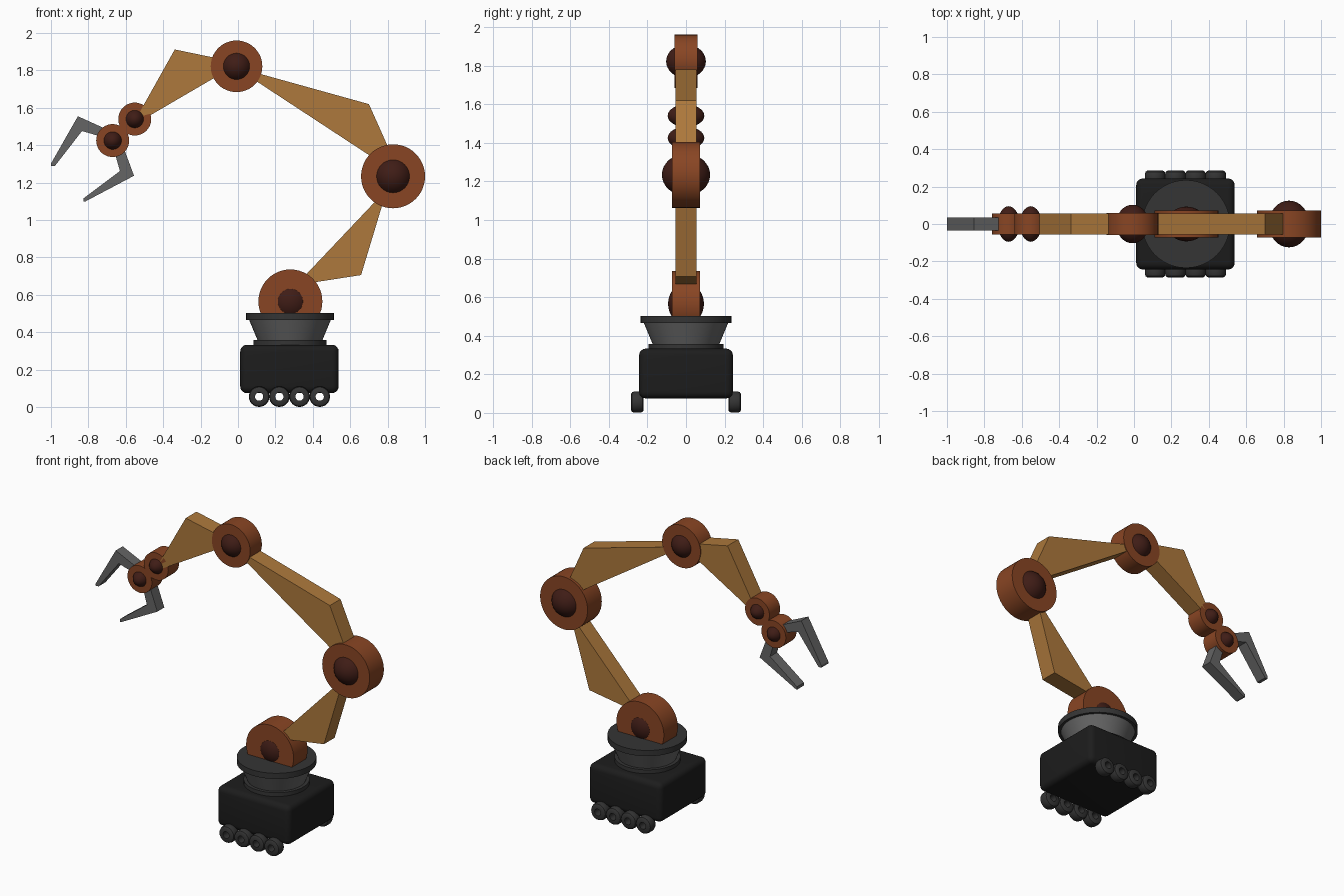
import bpy, bmesh, math
from mathutils import Matrix

if "Cube" in bpy.data.objects:
    bpy.data.objects.remove(bpy.data.objects["Cube"])


def material(name, rgb):
    m = bpy.data.materials.new(name)
    m.diffuse_color = (*rgb, 1)
    m.use_nodes = True
    m.node_tree.nodes["Principled BSDF"].inputs["Base Color"].default_value = m.diffuse_color
    return m


RUST = material("rust", (0.25, 0.06, 0.017))
OCHRE = material("ochre", (0.42, 0.19, 0.045))
MAROON = material("maroon", (0.05, 0.012, 0.008))
BLACK = material("black", (0.012, 0.012, 0.012))
CHARCOAL = material("charcoal", (0.035, 0.035, 0.035))
STEEL = material("steel", (0.13, 0.13, 0.13))


def finish(name, bm, mat, smooth=True):
    bmesh.ops.recalc_face_normals(bm, faces=bm.faces)
    me = bpy.data.meshes.new(name)
    bm.to_mesh(me)
    bm.free()
    me.materials.append(mat)
    ob = bpy.data.objects.new(name, me)
    bpy.context.collection.objects.link(ob)
    if smooth:
        bpy.ops.object.select_all(action='DESELECT')
        ob.select_set(True)
        bpy.context.view_layer.objects.active = ob
        bpy.ops.object.shade_smooth_by_angle(angle=math.radians(35))
    return ob


def lathe(name, profile, mat, loc, along_y=False, closed=False, steps=48):
    """Spin (radius, height) points about z, or about y if along_y."""
    bm = bmesh.new()
    vs = [bm.verts.new((r, 0, h)) for r, h in profile]
    es = [bm.edges.new(p) for p in zip(vs, vs[1:])]
    if closed:
        es.append(bm.edges.new((vs[-1], vs[0])))
    bmesh.ops.spin(bm, geom=vs + es, cent=(0, 0, 0), axis=(0, 0, 1),
                   angle=math.tau, steps=steps)
    bmesh.ops.remove_doubles(bm, verts=bm.verts, dist=1e-5)
    if along_y:
        bm.transform(Matrix.Rotation(math.pi / 2, 4, 'X'))
    bm.transform(Matrix.Translation(loc))
    return finish(name, bm, mat)


def plate(name, outline, half, mat):
    """Flat prism from an (x, z) outline, thickness along y."""
    bm = bmesh.new()
    face = bm.faces.new([bm.verts.new((x, -half, z)) for x, z in outline])
    ext = bmesh.ops.extrude_face_region(bm, geom=[face])
    moved = [g for g in ext["geom"] if isinstance(g, bmesh.types.BMVert)]
    bmesh.ops.translate(bm, verts=moved, vec=(0, 2 * half, 0))
    return finish(name, bm, mat, smooth=False)


# Base body with rounded edges
bm = bmesh.new()
bmesh.ops.create_cube(bm, size=1)
bm.transform(Matrix.Translation((0.275, 0, 0.204)) @ Matrix.Diagonal((0.526, 0.486, 0.258, 1)))
bmesh.ops.bevel(bm, geom=bm.edges[:], offset=0.035, segments=5, profile=0.5, affect='EDGES')
finish("base_body", bm, BLACK)

# Wheels: four ring rollers on each side
tyre = [(0.022, -0.033), (0.042, -0.033), (0.051, -0.027), (0.055, -0.015),
        (0.055, 0.015), (0.051, 0.027), (0.042, 0.033), (0.022, 0.033)]
for side, label in ((-1, "front"), (1, "back")):
    for i in range(4):
        lathe(f"{label}_wheel_{i + 1}", tyre, CHARCOAL,
              (0.113 + 0.108 * i, side * 0.252, 0.056), True, True, 24)

# Turntable: lower ring, flared neck, top disc
lathe("lower_ring", [(0, 0.32), (0.195, 0.32), (0.195, 0.358), (0, 0.358)], CHARCOAL, (0.278, 0, 0))
lathe("flared_neck", [(0, 0.35), (0.17, 0.35), (0.22, 0.47), (0, 0.47)], STEEL, (0.278, 0, 0))
lathe("top_disc", [(0, 0.466), (0.235, 0.466), (0.235, 0.503), (0, 0.503)], CHARCOAL, (0.278, 0, 0))

# Joints: x, z, radius, half width, hub radius, hub half depth
joints = {
    "shoulder": (0.28, 0.565, 0.171, 0.072, 0.107, 0.093),
    "elbow": (0.829, 1.234, 0.171, 0.073, 0.109, 0.125),
    "forearm": (-0.008, 1.822, 0.138, 0.06, 0.087, 0.103),
    "wrist": (-0.552, 1.54, 0.088, 0.055, 0.058, 0.095),
    "gripper": (-0.67, 1.425, 0.088, 0.055, 0.058, 0.095),
}
for name, (x, z, r, w, hub, depth) in joints.items():
    lathe(name + "_joint", [(0, -w), (r, -w), (r, w), (0, w)], RUST, (x, 0, z), True)
    bm = bmesh.new()
    bmesh.ops.create_uvsphere(bm, u_segments=32, v_segments=16, radius=1)
    bm.transform(Matrix.Translation((x, 0, z)) @ Matrix.Diagonal((hub, depth, hub, 1))
                 @ Matrix.Rotation(math.pi / 2, 4, 'X'))
    finish(name + "_hub", bm, MAROON)

# Arm links: tapered triangular beams
plate("lower_arm", [(0.31, 0.652), (0.658, 0.706), (0.797, 1.166)], 0.055, OCHRE)
plate("upper_arm", [(-0.02, 1.82), (0.70, 1.62), (0.872, 1.235)], 0.055, OCHRE)
plate("forearm", [(0.01, 1.84), (-0.338, 1.912), (-0.567, 1.503)], 0.055, OCHRE)

# Gripper fingers
plate("upper_finger", [(-0.68, 1.475), (-0.856, 1.555), (-1.0, 1.302), (-1.0, 1.288),
                       (-0.98, 1.288), (-0.834, 1.476), (-0.70, 1.437)], 0.036, STEEL)
plate("lower_finger", [(-0.668, 1.39), (-0.631, 1.262), (-0.825, 1.117), (-0.825, 1.098),
                       (-0.815, 1.10), (-0.556, 1.237), (-0.62, 1.41)], 0.036, STEEL)
